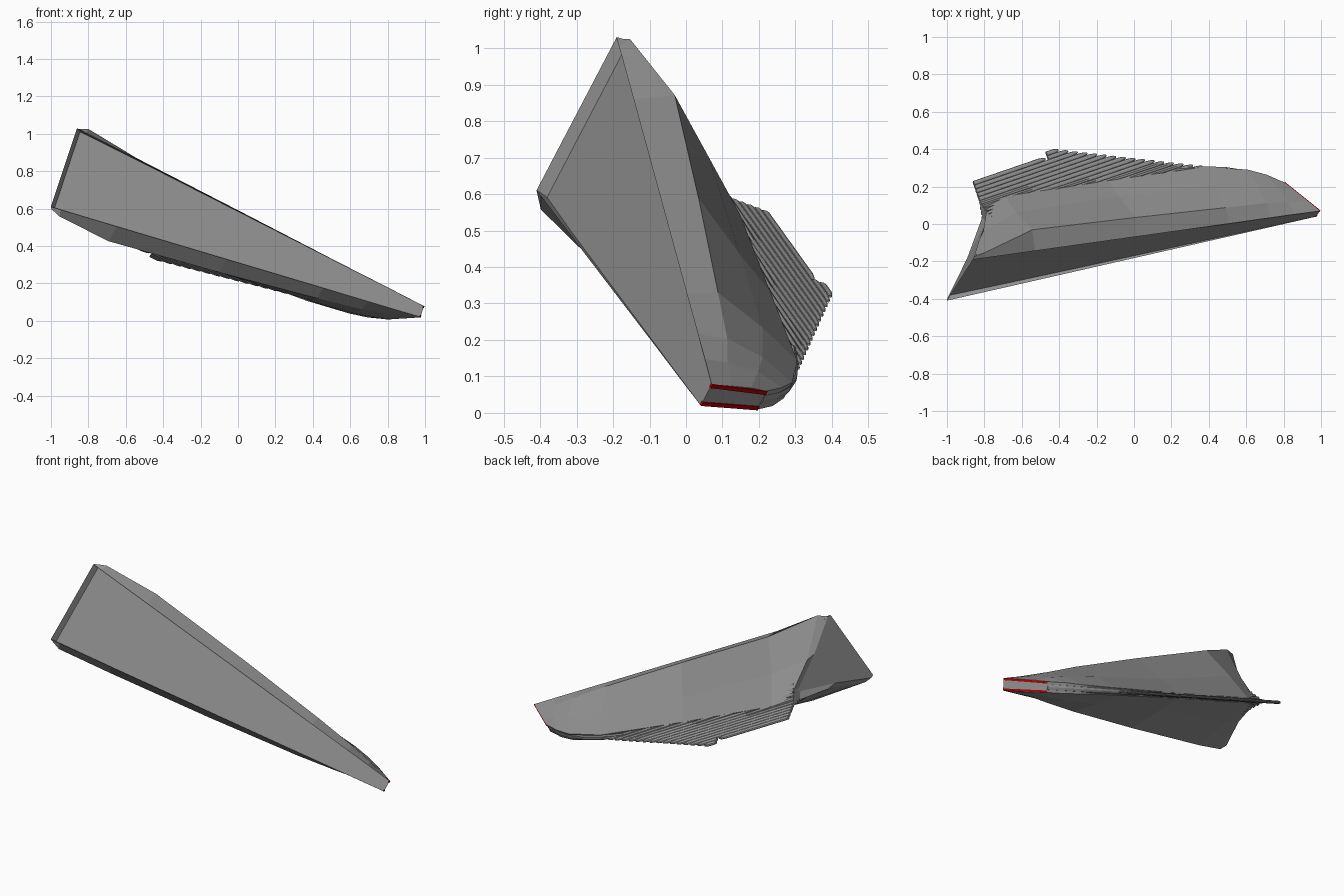
import bpy, bmesh, math
from mathutils import Vector

if "Cube" in bpy.data.objects:
    bpy.data.objects.remove(bpy.data.objects["Cube"])

# Tilted hull frame: s runs tip to stern, d runs deck to keel, b is half beam
ORIGIN = Vector((0.985, 0.055, 0.05))
U = Vector((-0.9145, -0.1695, 0.3677))
N = Vector((0.283, 0.445, 0.85))
W = Vector((-0.308, 0.881, -0.359)) + 0.025 * N


def place(s, d, b=0.0):
    return ORIGIN + s * U + d * W + b * N


def material(name, rgb):
    m = bpy.data.materials.new(name)
    m.diffuse_color = (*rgb, 1)
    m.use_nodes = True
    m.node_tree.nodes["Principled BSDF"].inputs["Base Color"].default_value = m.diffuse_color
    return m


GREY = material("hull grey", (0.29, 0.29, 0.29))
RED = material("dark red", (0.45, 0.0, 0.0))


def finish(bm, name, mat):
    bmesh.ops.recalc_face_normals(bm, faces=bm.faces[:])
    me = bpy.data.meshes.new(name)
    bm.to_mesh(me)
    bm.free()
    me.materials.append(mat)
    ob = bpy.data.objects.new(name, me)
    bpy.context.collection.objects.link(ob)
    return ob


def loft(bm, rings):
    """Skin closed rings of points and cap both ends."""
    vs = [[bm.verts.new(p) for p in r] for r in rings]
    n = len(vs[0])
    for a, c in zip(vs, vs[1:]):
        for i in range(n):
            j = (i + 1) % n
            bm.faces.new((a[i], a[j], c[j], c[i]))
    bm.faces.new(vs[0])
    bm.faces.new(vs[-1][::-1])


# Hull: each station is deck edge, chine, lower side, keel
stations = [
    [(0, 0, .034), (.05, .07, .034), (.10, .14, .034), (.14, .198, .030)],
    [(.15, 0, .05), (.17, .07, .058), (.20, .17, .055), (.225, .262, .03)],
    [(.30, 0, .065), (.30, .08, .084), (.31, .20, .066), (.32, .313, .025)],
    [(.55, 0, .09), (.55, .08, .123), (.55, .24, .075), (.55, .375, .020)],
    [(1.1, 0, .146), (1.1, .09, .193), (1.1, .27, .085), (1.1, .40, .014)],
    [(1.72, 0, .209), (1.72, .10, .262), (1.72, .27, .13), (1.70, .42, .014)],
    [(2.04, 0, .241), (2.03, .015, .275), (1.93, .20, .12), (1.81, .39, .014)],
    [(2.095, 0, .247), (2.085, .015, .252), (1.965, .16, .12), (1.845, .30, .014)],
]
# Deck is sunk slightly, with an undercut wall at the stern
bm = bmesh.new()
rings = []
for k, side in enumerate(stations):
    s, d, b = side[0]
    last = k == len(stations) - 1
    recess = 0 if last else .001 + .013 * s
    s_floor = s + (.028 if k == len(stations) - 2 else 0)
    inner = b - .001 if last else b + .006 * s / 2
    rings.append([place(*p) for p in side] +
                 [place(s, d, -b) for s, d, b in reversed(side)] +
                 [place(s_floor, recess, -inner), place(s_floor, recess, inner)])
loft(bm, rings)
finish(bm, "hull", GREY)

# Red trim on both edges of the sloping end face
bm = bmesh.new()
for side in (-1, 1):
    rings = []
    for s, d, b in ((0, 0, .034), (.14, .198, .030)):
        rings.append([place(s + ds, d + dd, side * (b + db)) for ds, dd, db in
                      ((-.003, .002, .0005), (.003, -.002, .0005),
                       (.003, -.002, -.011), (-.003, .002, -.011))])
    loft(bm, rings)
finish(bm, "end_trim", RED)

# Fin planks: slanted flattened rods with tapered leading tips
SLOPE, AFT = 0.145, 1.84


def tip_s(d_aft):
    """Where a plank starting at depth d_aft meets the stepped lower edge."""
    return (d_aft + SLOPE * AFT - .382 + .32 * .535) / (.32 + SLOPE)


def half_width(s, d):
    """Planks flare where they lie against the hull, thin at the edge."""
    return .009 + max(0, .42 - d) * .55 * min(1, max(0, s - .7))


def plank(bm, d_aft, s0, s1):
    rings = []
    length = s1 - s0
    for t, k in ((0, .35), (min(.015, length * .2), .75), (min(.04, length * .4), 1),
                 (length * .35, 1), (length * .65, 1), (length, 1)):
        s = s0 + t
        d = d_aft + SLOPE * (AFT - s)
        h = half_width(s, d)
        rings.append([place(s, d + .0145 * k * math.cos(a), h * k * math.sin(a))
                      for a in (math.tau * i / 8 for i in range(8))])
    loft(bm, rings)


bm = bmesh.new()
count = 16
for i in range(count):
    d_aft = .20 + i * .0236
    start = tip_s(d_aft)
    if i >= count - 2:  # lowest planks are split by a narrow slit
        plank(bm, d_aft, start, 1.385)
        if i < count - 1:
            plank(bm, d_aft, 1.40, AFT)
    else:
        plank(bm, d_aft, start, AFT)
finish(bm, "fin_planks", GREY)

# Keel bead running under the front of the hull into the fin
bm = bmesh.new()
keel = [(.14, .19), (.225, .254), (.32, .306), (.43, .347), (.55, .374), (.70, .395)]
loft(bm, [[place(s, d + .012 * math.cos(a), .022 * math.sin(a) * (1 - .5 * s))
           for a in (math.tau * i / 8 for i in range(8))] for s, d in keel])
finish(bm, "keel", GREY)
